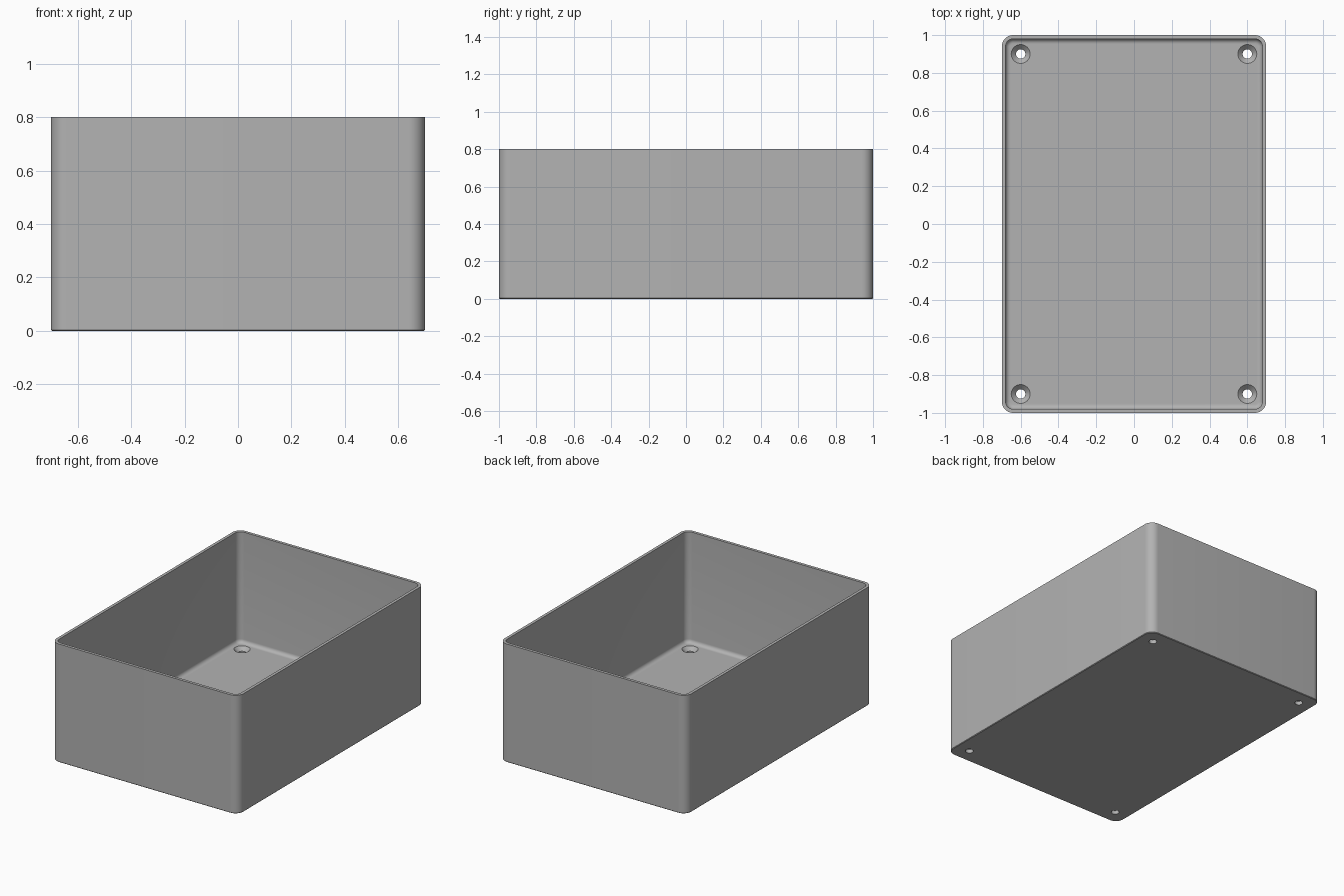
import bpy, bmesh
from math import cos, sin, pi

cube = bpy.data.objects.get("Cube")
if cube:
    bpy.data.objects.remove(cube, do_unlink=True)

W, D, H = 1.4, 2.0, 0.8
WALL, FLOOR, RADIUS, FILLET = 0.02, 0.05, 0.06, 0.025
STEPS = 10

grey = bpy.data.materials.new("plain grey")
grey.use_nodes = True
colour = (0.45, 0.45, 0.45, 1)
grey.diffuse_color = colour
grey.node_tree.nodes["Principled BSDF"].inputs["Base Color"].default_value = colour


def rounded_ring(bm, inset, z):
    """Rounded rectangle of vertices, offset inwards by inset."""
    r = max(RADIUS - inset, 0.004)
    cx, cy = W / 2 - inset - r, D / 2 - inset - r
    verts = []
    for q, (sx, sy) in enumerate([(1, 1), (-1, 1), (-1, -1), (1, -1)]):
        for i in range(STEPS + 1):
            a = (q + i / STEPS) * pi / 2
            verts.append(bm.verts.new((sx * cx + r * cos(a), sy * cy + r * sin(a), z)))
    return verts


def loft(name, rings):
    """Closed solid through a stack of vertex rings."""
    bm = bmesh.new()
    loops = [make(bm) for make in rings]
    for a, b in zip(loops, loops[1:]):
        n = len(a)
        for i in range(n):
            j = (i + 1) % n
            bm.faces.new((a[i], a[j], b[j], b[i]))
    bm.faces.new(loops[0])
    bm.faces.new(loops[-1])
    bmesh.ops.recalc_face_normals(bm, faces=bm.faces)
    mesh = bpy.data.meshes.new(name)
    bm.to_mesh(mesh)
    bm.free()
    obj = bpy.data.objects.new(name, mesh)
    bpy.context.collection.objects.link(obj)
    mesh.materials.append(grey)
    return obj


# Section: softened base edge, outer wall, rim, inner wall, floor fillet
section = [(0.004, 0), (0, 0.004), (0, H), (WALL, H)]
for i in range(7):
    a = i / 6 * pi / 2
    section.append((WALL + FILLET * (1 - cos(a)), FLOOR + FILLET * (1 - sin(a))))
box = loft("open_box", [lambda bm, s=s: rounded_ring(bm, *s) for s in section])


def circle(bm, x, y, r, z, n=32):
    return [bm.verts.new((x + r * cos(2 * pi * i / n), y + r * sin(2 * pi * i / n), z))
            for i in range(n)]


# Countersunk screw holes in the four floor corners
hole = [(0.025, -0.05), (0.025, FLOOR - 0.025), (0.05, FLOOR), (0.05, FLOOR + 0.05)]
bpy.context.view_layer.objects.active = box
for sx in (-1, 1):
    for sy in (-1, 1):
        cutter = loft("screw_hole_cutter",
                      [lambda bm, h=h: circle(bm, sx * 0.6, sy * 0.9, *h) for h in hole])
        cutter.hide_render = True
        cut = box.modifiers.new("screw_hole", "BOOLEAN")
        cut.operation, cut.solver, cut.object = "DIFFERENCE", "EXACT", cutter
        bpy.ops.object.modifier_apply(modifier=cut.name)
        bpy.data.objects.remove(cutter, do_unlink=True)

bpy.ops.object.select_all(action="DESELECT")
box.select_set(True)
bpy.ops.object.shade_smooth_by_angle(angle=0.6)
